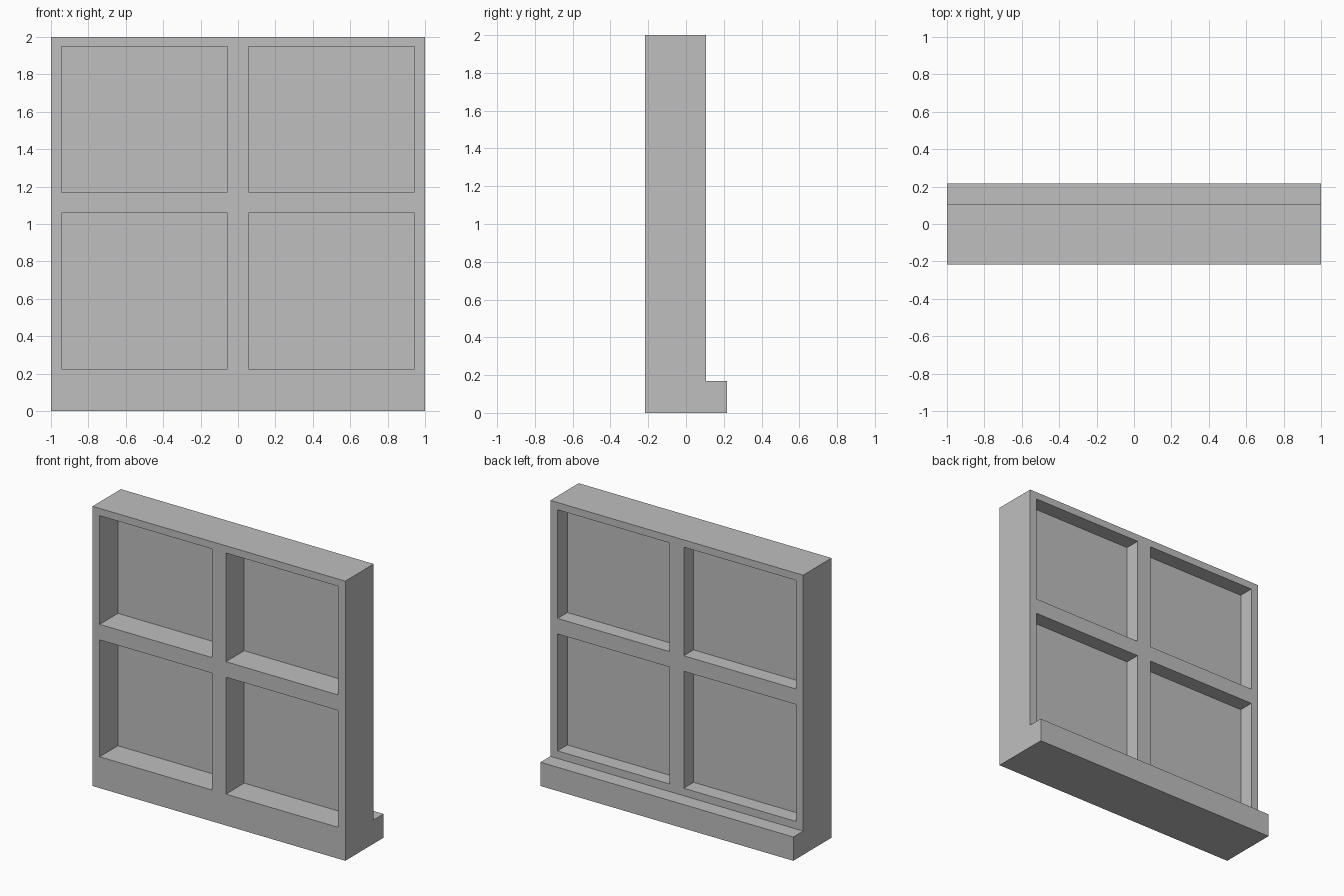
import bpy
import bmesh
from mathutils import Matrix, Vector

default_cube = bpy.data.objects.get("Cube")
if default_cube:
    bpy.data.objects.remove(default_cube, do_unlink=True)

FRONT, WALL_BACK, SILL_BACK = -0.216, 0.105, 0.216
SILL_TOP, HEIGHT = 0.17, 2.0
PANE_Y, PANE_THICK = -0.008, 0.004
COLUMNS = [(-0.943, -0.056), (0.056, 0.943)]
ROWS = [(0.224, 1.06), (1.171, 1.948)]

grey = bpy.data.materials.new("plain grey")
grey.use_nodes = True
grey.diffuse_color = (0.52, 0.52, 0.52, 1)
grey.node_tree.nodes["Principled BSDF"].inputs["Base Color"].default_value = grey.diffuse_color


def make_object(name, bm):
    bmesh.ops.recalc_face_normals(bm, faces=bm.faces)
    mesh = bpy.data.meshes.new(name)
    bm.to_mesh(mesh)
    bm.free()
    mesh.materials.append(grey)
    obj = bpy.data.objects.new(name, mesh)
    bpy.context.collection.objects.link(obj)
    return obj


def add_box(bm, low, high):
    low, high = Vector(low), Vector(high)
    place = Matrix.Translation((low + high) / 2) @ Matrix.Diagonal((high - low).to_4d())
    bmesh.ops.create_cube(bm, size=1, matrix=place)


def boxes_in_openings(name, y0, y1, margin=0):
    bm = bmesh.new()
    for x0, x1 in COLUMNS:
        for z0, z1 in ROWS:
            add_box(bm, (x0 - margin, y0, z0 - margin), (x1 + margin, y1, z1 + margin))
    return make_object(name, bm)


# Frame with rear sill: an L-shaped side profile extruded across the width
bm = bmesh.new()
profile = [(FRONT, 0), (SILL_BACK, 0), (SILL_BACK, SILL_TOP),
           (WALL_BACK, SILL_TOP), (WALL_BACK, HEIGHT), (FRONT, HEIGHT)]
side = bm.faces.new([bm.verts.new((-1, y, z)) for y, z in profile])
extruded = bmesh.ops.extrude_face_region(bm, geom=[side])["geom"]
bmesh.ops.translate(bm, vec=(2, 0, 0),
                    verts=[v for v in extruded if isinstance(v, bmesh.types.BMVert)])
frame = make_object("window_frame", bm)

# Four openings cut through the frame
cutter = boxes_in_openings("opening_cutter", -0.5, 0.5)
cutter.hide_render = True
cut = frame.modifiers.new("openings", 'BOOLEAN')
cut.operation = 'DIFFERENCE'
cut.solver = 'EXACT'
cut.object = cutter
bpy.context.view_layer.objects.active = frame
bpy.ops.object.modifier_apply(modifier=cut.name)
bpy.data.objects.remove(cutter, do_unlink=True)

# Thin panes set inside the openings
boxes_in_openings("window_panes", PANE_Y - PANE_THICK / 2, PANE_Y + PANE_THICK / 2, 0.002)
